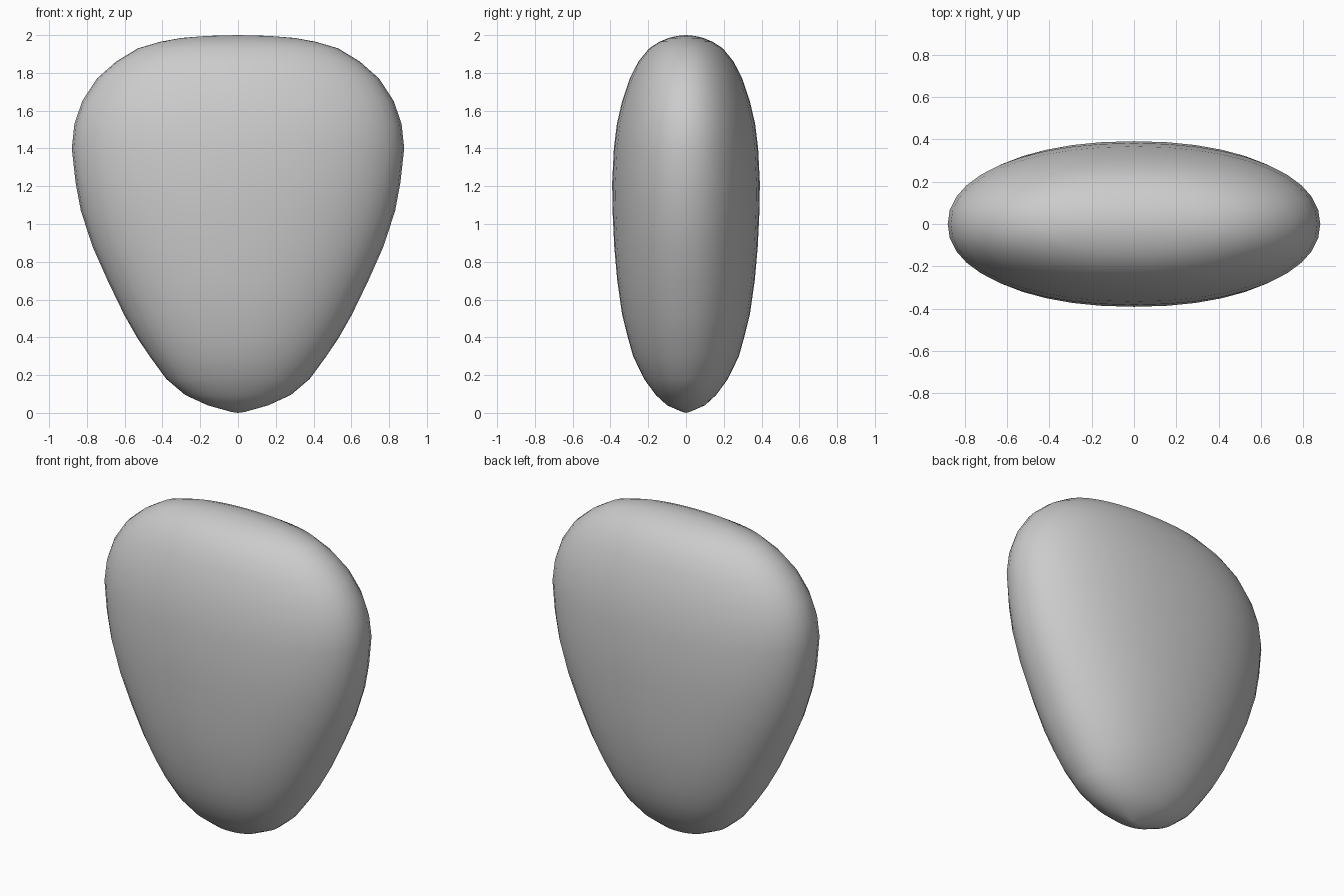
import bpy, bmesh
from math import sin, cos, pi, copysign

if "Cube" in bpy.data.objects:
    bpy.data.objects.remove(bpy.data.objects["Cube"])

# Height, half width, half depth of each horizontal section
SECTIONS = [
    (0.005, 0.035, 0.02), (0.04, 0.16, 0.10), (0.095, 0.28, 0.16),
    (0.18, 0.38, 0.222), (0.30, 0.468, 0.28), (0.40, 0.535, 0.308),
    (0.52, 0.603, 0.338), (0.70, 0.69, 0.364), (0.88, 0.77, 0.38),
    (1.07, 0.832, 0.389), (1.22, 0.86, 0.391), (1.40, 0.88, 0.382),
    (1.53, 0.866, 0.366), (1.65, 0.825, 0.338), (1.77, 0.747, 0.298),
    (1.86, 0.645, 0.252), (1.93, 0.53, 0.195), (1.965, 0.41, 0.14),
    (1.985, 0.30, 0.092), (1.996, 0.16, 0.045),
]
SEGMENTS = 40
POWER = 2 / 2.15  # slightly fuller than an ellipse


def rounded(v):
    return copysign(abs(v) ** POWER, v)


# Pebble body: stacked oval rings closed by a point at each end
bm = bmesh.new()
rings = []
for z, w, d in SECTIONS:
    angles = [2 * pi * i / SEGMENTS for i in range(SEGMENTS)]
    rings.append([bm.verts.new((w * rounded(cos(a)), d * rounded(sin(a)), z)) for a in angles])
bottom = bm.verts.new((0, 0, 0))
top = bm.verts.new((0, 0, 2))
for i in range(SEGMENTS):
    j = (i + 1) % SEGMENTS
    for lo, hi in zip(rings, rings[1:]):
        bm.faces.new((lo[i], lo[j], hi[j], hi[i]))
    bm.faces.new((bottom, rings[0][j], rings[0][i]))
    bm.faces.new((top, rings[-1][i], rings[-1][j]))
bmesh.ops.recalc_face_normals(bm, faces=bm.faces)
for f in bm.faces:
    f.smooth = True

mesh = bpy.data.meshes.new("pebble_body")
bm.to_mesh(mesh)
bm.free()
bpy.context.collection.objects.link(bpy.data.objects.new("pebble_body", mesh))
